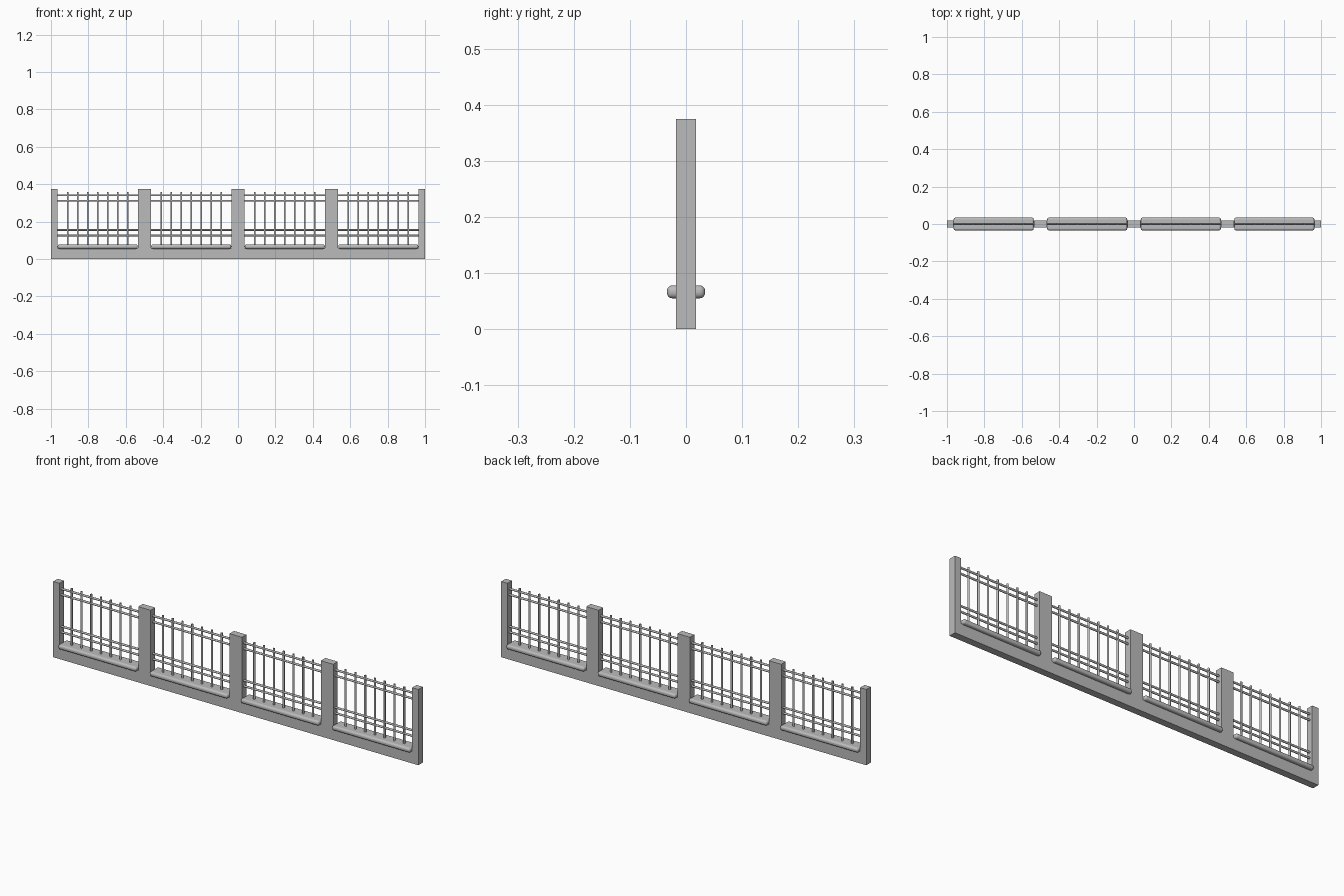
import bpy, math

if "Cube" in bpy.data.objects:
    bpy.data.objects.remove(bpy.data.objects["Cube"])

GREY = bpy.data.materials.new("stone_grey")
GREY.diffuse_color = (0.5, 0.5, 0.5, 1)
GREY.use_nodes = True
GREY.node_tree.nodes["Principled BSDF"].inputs["Base Color"].default_value = GREY.diffuse_color


def finish(ob, name):
    ob.name = name
    ob.data.materials.append(GREY)
    return ob


def rod(name, loc, length, radius, along_x=False):
    rot = (0, math.pi / 2, 0) if along_x else (0, 0, 0)
    bpy.ops.mesh.primitive_cylinder_add(vertices=12, radius=radius, depth=length,
                                        location=loc, rotation=rot)
    bpy.ops.object.shade_smooth_by_angle(angle=math.radians(40))
    return finish(bpy.context.object, name)


# Wall: one outline with a plinth and five posts, extruded in depth
T, PLINTH, TOP, HALF = 0.0175, 0.058, 0.375, 0.034
outline = [(-1, 0), (1, 0)]
for px in (1, 0.5, 0, -0.5, -1):
    r, l = min(px + HALF, 1), max(px - HALF, -1)
    if px < 1:
        outline.append((r, PLINTH))
    outline += [(r, TOP), (l, TOP)]
    if px > -1:
        outline.append((l, PLINTH))
n = len(outline)
verts = [(x, y, z) for y in (-T, T) for x, z in outline]
faces = [list(range(n)), list(range(2 * n - 1, n - 1, -1))]
faces += [[(i + 1) % n, i, i + n, (i + 1) % n + n] for i in range(n)]
mesh = bpy.data.meshes.new("wall_and_posts")
mesh.from_pydata(verts, [], faces)
wall = bpy.data.objects.new("wall_and_posts", mesh)
bpy.context.collection.objects.link(wall)
finish(wall, "wall_and_posts")

for cx in (-0.75, -0.25, 0.25, 0.75):
    # Rounded sill capping the plinth
    bpy.ops.mesh.primitive_cube_add(size=1, location=(cx, 0, 0.0665))
    sill = finish(bpy.context.object, "sill")
    sill.scale = (0.428, 0.068, 0.023)
    bpy.ops.object.transform_apply(location=False, rotation=False, scale=True)
    bev = sill.modifiers.new("round", 'BEVEL')
    bev.width, bev.segments = 0.0095, 4
    bpy.ops.object.shade_smooth_by_angle(angle=math.radians(40))
    # Horizontal rails
    for z in (0.127, 0.155, 0.312, 0.341):
        rod("rail", (cx, 0, z), 0.436, 0.005, True)
    # Upright bars
    for i in range(-3, 4):
        rod("bar", (cx + i * 0.0535, 0, 0.214), 0.288, 0.005)
